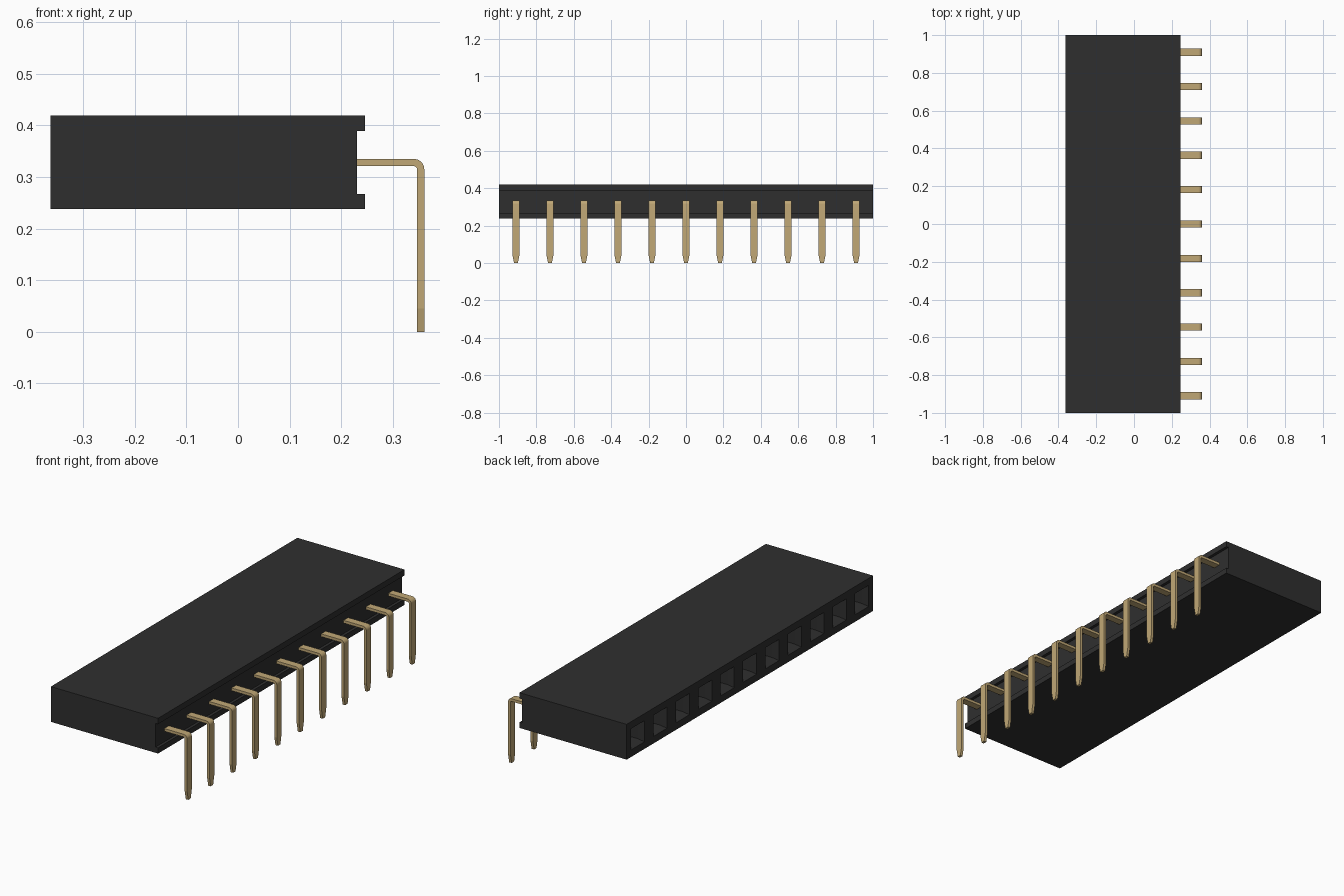
import bpy, bmesh, math

if "Cube" in bpy.data.objects:
    bpy.data.objects.remove(bpy.data.objects["Cube"], do_unlink=True)

PINS = 11
PITCH = 2 / PINS


def material(name, color, roughness):
    m = bpy.data.materials.new(name)
    m.use_nodes = True
    m.diffuse_color = (*color, 1)
    bsdf = m.node_tree.nodes["Principled BSDF"]
    bsdf.inputs["Base Color"].default_value = (*color, 1)
    bsdf.inputs["Roughness"].default_value = roughness
    return m


black = material("black plastic", (0.028, 0.028, 0.028), 0.6)
gold = material("gold metal", (0.53, 0.39, 0.18), 0.45)


def make_object(name, bm, mat):
    bmesh.ops.recalc_face_normals(bm, faces=bm.faces)
    mesh = bpy.data.meshes.new(name)
    bm.to_mesh(mesh)
    bm.free()
    mesh.materials.append(mat)
    ob = bpy.data.objects.new(name, mesh)
    bpy.context.collection.objects.link(ob)
    return ob


def loft(bm, rings):
    """Skin a list of closed point rings and cap both ends."""
    loops = [[bm.verts.new(p) for p in ring] for ring in rings]
    n = len(loops[0])
    for a, b in zip(loops, loops[1:]):
        for i in range(n):
            j = (i + 1) % n
            bm.faces.new((a[i], a[j], b[j], b[i]))
    bm.faces.new(loops[0])
    bm.faces.new(loops[-1])


# Housing: channelled profile, one segment per contact
profile = [(-0.363, 0.238), (0.246, 0.238), (0.246, 0.267), (0.231, 0.267),
           (0.231, 0.389), (0.246, 0.389), (0.246, 0.419), (-0.363, 0.419)]
bm = bmesh.new()
loft(bm, [[(x, -1 + k * PITCH, z) for x, z in profile] for k in range(PINS + 1)])
bmesh.ops.recalc_face_normals(bm, faces=bm.faces)

# Sockets: square opening, funnel, then a deep straight shaft
sockets = [f for f in bm.faces if f.normal.x < -0.9]
bmesh.ops.inset_individual(bm, faces=sockets, thickness=0.051)
bmesh.ops.inset_individual(bm, faces=sockets, thickness=0.018, depth=-0.03)
bmesh.ops.inset_individual(bm, faces=sockets, thickness=0.0001, depth=-0.25)
make_object("housing", bm, black)

# Bent pin: stations of (inner point, outer point, half width)
HALF = 0.019
CX, CZ, R_IN, R_OUT = 0.341, 0.315, 0.006, 0.020
stations = [((0.225, CZ + R_IN), (0.225, CZ + R_OUT), HALF)]
for k in range(11):
    a = math.radians(90 - 9 * k)
    c, s = math.cos(a), math.sin(a)
    stations.append(((CX + R_IN * c, CZ + R_IN * s),
                     (CX + R_OUT * c, CZ + R_OUT * s), HALF))
for z, w in ((0.045, HALF), (0.0, 0.010)):
    stations.append(((CX + R_IN, z), (CX + R_OUT, z), w))

bm = bmesh.new()
loft(bm, [[(i[0], -w, i[1]), (i[0], w, i[1]), (o[0], w, o[1]), (o[0], -w, o[1])]
          for i, o, w in stations])
first = make_object("pin_1", bm, gold)
bpy.context.view_layer.objects.active = first
first.select_set(True)
bpy.ops.object.shade_smooth_by_angle(angle=math.radians(10))

# Row of pins sharing one mesh
for k in range(PINS):
    pin = first if k == 0 else bpy.data.objects.new(f"pin_{k + 1}", first.data)
    if k:
        bpy.context.collection.objects.link(pin)
    pin.location.y = (k - (PINS - 1) / 2) * PITCH
